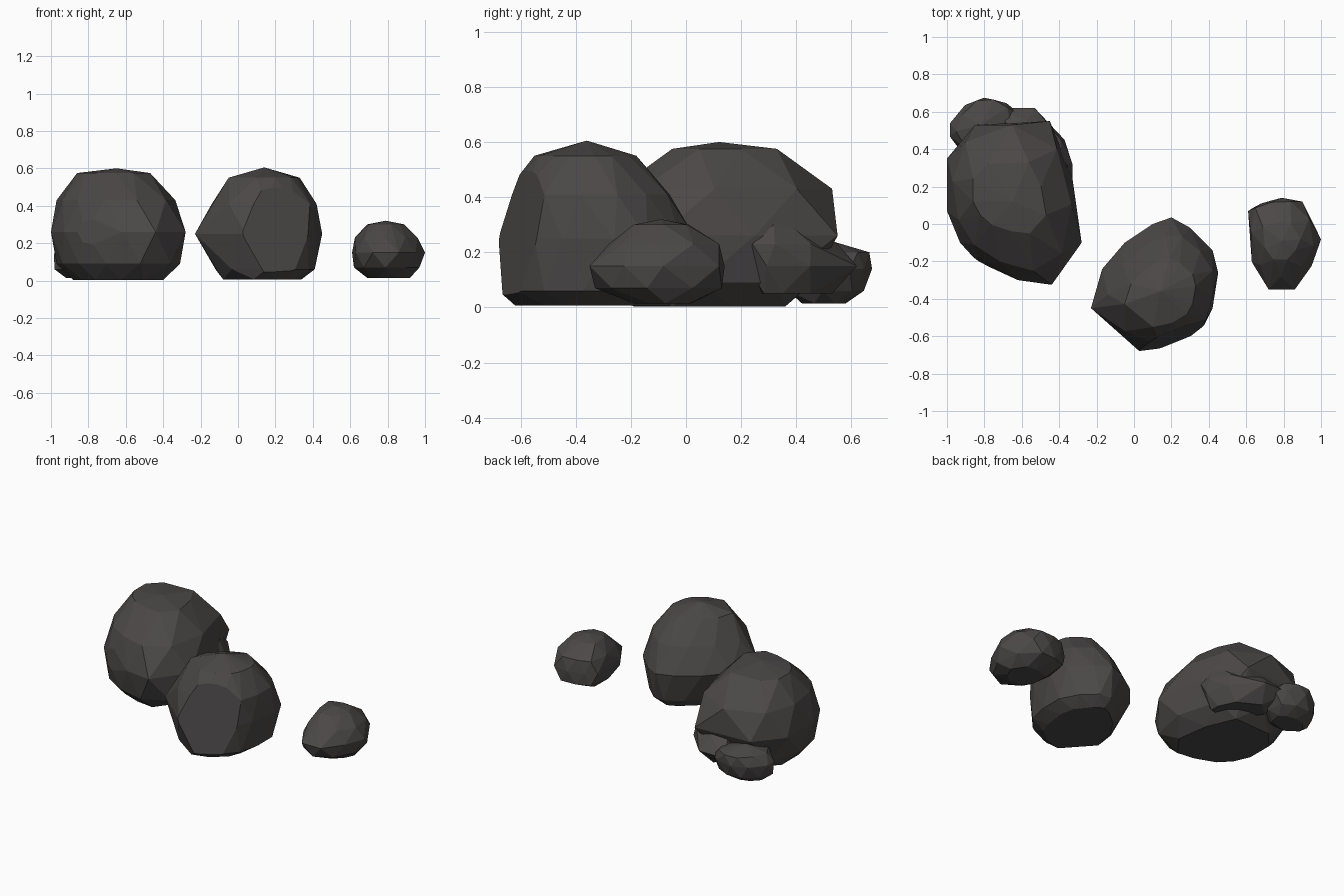
import bpy
import bmesh
from mathutils import Vector

cube = bpy.data.objects.get("Cube")
if cube:
    bpy.data.objects.remove(cube, do_unlink=True)

stone = bpy.data.materials.new("dark_stone")
stone.use_nodes = True
colour = (0.07, 0.065, 0.063, 1)
stone.diffuse_color = colour
bsdf = stone.node_tree.nodes["Principled BSDF"]
bsdf.inputs["Base Color"].default_value = colour
bsdf.inputs["Roughness"].default_value = 0.9


def fit(outline, x0, x1, y0, y1):
    """Stretch a plan outline to fill the given bounds."""
    xs, ys = zip(*outline)
    sx = (x1 - x0) / (max(xs) - min(xs))
    sy = (y1 - y0) / (max(ys) - min(ys))
    return [(x0 + (x - min(xs)) * sx, y0 + (y - min(ys)) * sy) for x, y in outline]


def midpoints(outline):
    following = outline[1:] + outline[:1]
    return [((a[0] + b[0]) / 2, (a[1] + b[1]) / 2) for a, b in zip(outline, following)]


def hull(points):
    bm = bmesh.new()
    for p in points:
        bm.verts.new(p)
    bmesh.ops.convex_hull(bm, input=bm.verts[:])
    loose = [v for v in bm.verts if not v.link_faces]
    bmesh.ops.delete(bm, geom=loose, context="VERTS")
    return bm


def rock(name, outline, levels, apex, chips=()):
    """Loft the outline through staggered levels, then chip flat facets off."""
    points = [apex]
    for i, (z, *bounds) in enumerate(levels):
        ring = midpoints(outline) if i % 2 else outline
        points += [(x, y, z) for x, y in fit(ring, *bounds)]
    bm = hull(points)
    for co, normal in chips:
        geom = bm.verts[:] + bm.edges[:] + bm.faces[:]
        bmesh.ops.bisect_plane(bm, geom=geom, plane_co=co, plane_no=normal, clear_outer=True)
        remaining = [v.co.copy() for v in bm.verts]
        bm.free()
        bm = hull(remaining)
    bmesh.ops.dissolve_limit(bm, angle_limit=0.06, verts=bm.verts[:], edges=bm.edges[:])
    bmesh.ops.recalc_face_normals(bm, faces=bm.faces[:])
    mesh = bpy.data.meshes.new(name)
    bm.to_mesh(mesh)
    bm.free()
    mesh.materials.append(stone)
    obj = bpy.data.objects.new(name, mesh)
    bpy.context.collection.objects.link(obj)


# Largest boulder
rock("large_boulder",
     [(-1, .35), (-1, .07), (-.93, -.1), (-.82, -.22), (-.62, -.3), (-.44, -.325),
      (-.28, -.1), (-.33, .25), (-.45, .55), (-.85, .53)],
     [(.003, -.88, -.4, -.19, .36),
      (.09, -.97, -.31, -.29, .46),
      (.26, -1, -.28, -.325, .55),
      (.43, -.97, -.335, -.25, .53),
      (.575, -.86, -.47, -.05, .33)],
     (-.65, .12, .6),
     [(Vector((-.75, -.235, .25)), Vector((-.45, -.88, .1)))])

# Middle boulder with a broad flat front face
rock("middle_boulder",
     [(-.23, -.45), (-.17, -.24), (-.05, -.1), (.1, 0), (.2, .035), (.3, -.02),
      (.42, -.14), (.45, -.26), (.42, -.45), (.37, -.55), (.22, -.65), (.04, -.69)],
     [(.007, -.08, .34, -.62, -.06),
      (.06, -.12, .41, -.68, -.01),
      (.25, -.23, .45, -.69, .035),
      (.41, -.14, .42, -.66, -.06),
      (.55, -.05, .33, -.55, -.18)],
     (.14, -.36, .605),
     [(Vector((.04, -.68, .2)), Vector((.36, -.92, .14)))])

# Small separate rock
rock("small_rock",
     [(.61, .07), (.68, .11), (.79, .14), (.9, .12), (1, -.08), (.95, -.22),
      (.86, -.345), (.72, -.345), (.63, -.2)],
     [(.015, .69, .92, -.19, .02),
      (.07, .62, .97, -.33, .13),
      (.15, .61, 1, -.35, .14),
      (.23, .625, .96, -.28, .12),
      (.3, .69, .89, -.19, .01)],
     (.79, -.09, .32))

# Rock embedded in the flank of the largest boulder
rock("side_rock",
     [(-.33, .24), (-.33, .34), (-.4, .5), (-.6, .62), (-.72, .5), (-.6, .3), (-.42, .22)],
     [(.05, -.66, -.38, .27, .53),
      (.15, -.72, -.33, .22, .62),
      (.23, -.68, -.33, .225, .55),
      (.3, -.64, -.36, .29, .44)],
     (-.5, .37, .305))

# Rock resting against the back of the largest boulder
rock("back_rock",
     [(-.98, .47), (-.98, .54), (-.9, .64), (-.8, .68), (-.68, .65), (-.62, .6),
      (-.64, .45), (-.85, .36)],
     [(.015, -.92, -.7, .42, .58),
      (.06, -.98, -.65, .37, .645),
      (.14, -.985, -.62, .36, .675),
      (.2, -.95, -.66, .39, .665)],
     (-.82, .53, .24))
